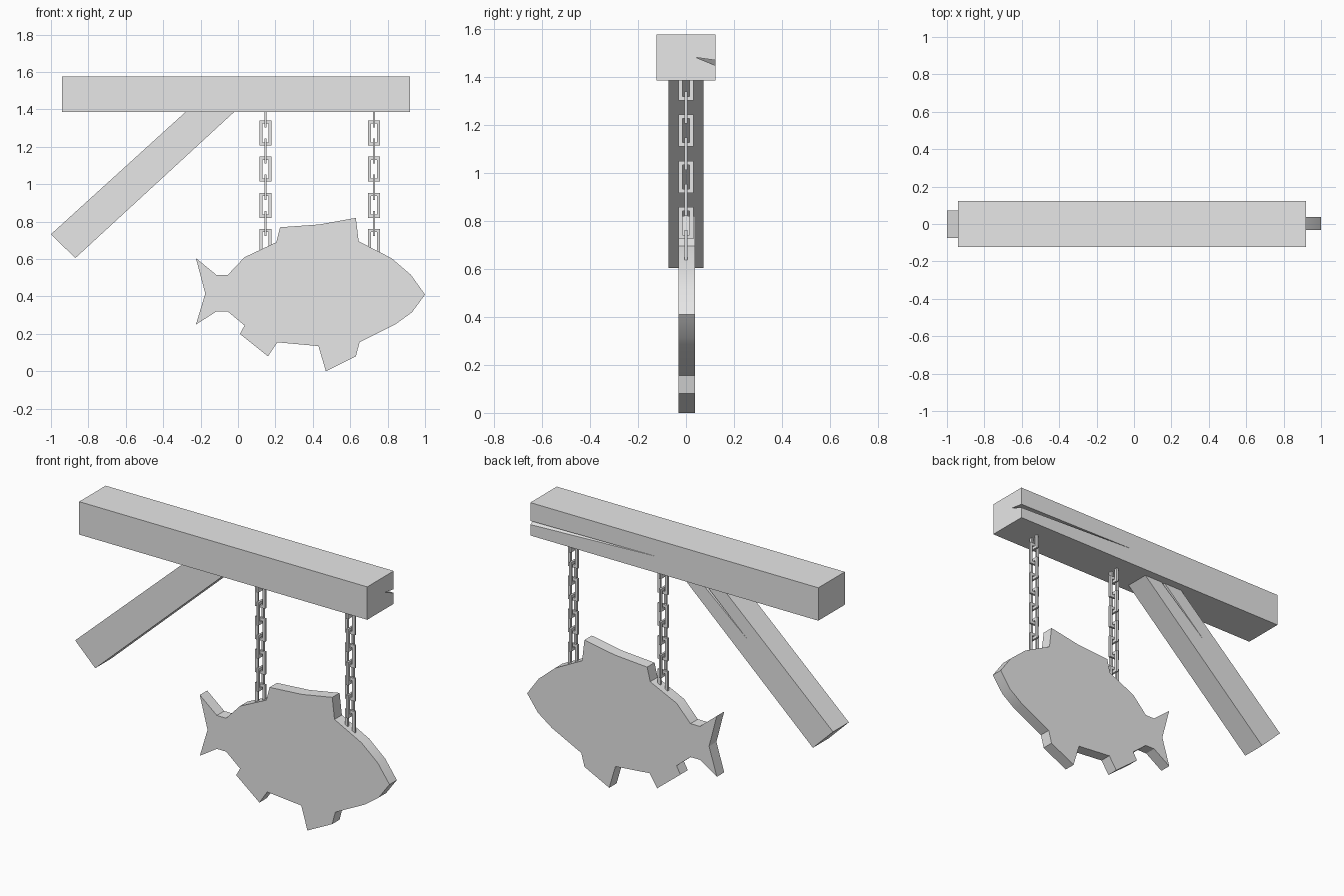
import bpy
import bmesh
from math import radians

cube = bpy.data.objects.get("Cube")
if cube:
    bpy.data.objects.remove(cube, do_unlink=True)

grey = bpy.data.materials.new("pale grey")
grey.use_nodes = True
grey.diffuse_color = (0.8, 0.8, 0.8, 1)
grey.node_tree.nodes["Principled BSDF"].inputs["Base Color"].default_value = (0.8, 0.8, 0.8, 1)


def make_object(name, bm):
    bmesh.ops.recalc_face_normals(bm, faces=bm.faces)
    mesh = bpy.data.meshes.new(name)
    bm.to_mesh(mesh)
    bm.free()
    mesh.materials.append(grey)
    obj = bpy.data.objects.new(name, mesh)
    bpy.context.collection.objects.link(obj)
    return obj


def prism(name, outline, front, back):
    """Extrude an x-z outline from front to back along y."""
    bm = bmesh.new()
    face = bm.faces.new([bm.verts.new((x, front, z)) for x, z in outline])
    extruded = bmesh.ops.extrude_face_region(bm, geom=[face], use_keep_orig=True)["geom"]
    verts = [v for v in extruded if isinstance(v, bmesh.types.BMVert)]
    bmesh.ops.translate(bm, verts=verts, vec=(0, back - front, 0))
    return make_object(name, bm)


def activate(obj):
    bpy.ops.object.select_all(action='DESELECT')
    obj.select_set(True)
    bpy.context.view_layer.objects.active = obj


def split_wood(obj, corners):
    """Cut a tapering crack, the hull of the four corners."""
    bm = bmesh.new()
    for corner in corners:
        bm.verts.new(corner)
    bmesh.ops.convex_hull(bm, input=bm.verts)
    cutter = make_object("crack_cutter", bm)
    cutter.hide_render = True
    mod = obj.modifiers.new("crack", 'BOOLEAN')
    mod.operation = 'DIFFERENCE'
    mod.solver = 'EXACT'
    mod.object = cutter
    activate(obj)
    bpy.ops.object.modifier_apply(modifier=mod.name)
    bpy.data.objects.remove(cutter, do_unlink=True)


# Top beam with a long crack in its back face
beam = prism("beam", [(-0.94, 1.385), (0.92, 1.385), (0.92, 1.577), (-0.94, 1.577)], -0.122, 0.122)
split_wood(beam, [(0.93, 0.04, 1.482), (0.93, 0.13, 1.469), (0.93, 0.13, 1.445), (0.03, 0.13, 1.48)])

# Diagonal brace with a shorter crack
brace = prism("brace", [(-1, 0.733), (-0.87, 0.605), (-0.02, 1.387), (-0.28, 1.387)], -0.074, 0.072)
split_wood(brace, [(-0.13, 0.02, 1.4), (-0.12, 0.08, 1.4), (-0.15, 0.08, 1.4), (-0.5, 0.08, 1.08)])

# Flat fish-shaped board
fish_outline = [
    (1, 0.41), (0.93, 0.315), (0.84, 0.25), (0.65, 0.155), (0.63, 0.08),
    (0.47, 0), (0.43, 0.135), (0.21, 0.155), (0.16, 0.08), (0.01, 0.2),
    (0.035, 0.245), (-0.055, 0.32), (-0.115, 0.32), (-0.225, 0.25),
    (-0.175, 0.415), (-0.225, 0.605), (-0.115, 0.515), (-0.055, 0.515),
    (0.035, 0.61), (0.205, 0.69), (0.225, 0.77), (0.435, 0.785),
    (0.63, 0.82), (0.645, 0.695), (0.82, 0.605), (0.925, 0.515)]
fish = prism("fish_board", fish_outline, -0.031, 0.037)
activate(fish)
bpy.ops.object.shade_smooth_by_angle(angle=radians(30))


# Chain of square links, turned alternately
def add_link(bm, x, z, sideways):
    thick = 0.006
    loops = []
    for depth in (-thick, thick):
        for half_w, half_h in ((0.032, 0.067), (0.015, 0.05)):
            loop = []
            for sx, sz in ((-1, -1), (1, -1), (1, 1), (-1, 1)):
                across = sx * half_w
                dx, dy = (depth, across) if sideways else (across, depth)
                loop.append(bm.verts.new((x + dx, dy, z + sz * half_h)))
            loops.append(loop)
    outer_a, inner_a, outer_b, inner_b = loops
    for p, q in ((outer_a, inner_a), (inner_a, inner_b), (inner_b, outer_b), (outer_b, outer_a)):
        for i in range(4):
            j = (i + 1) % 4
            bm.faces.new((p[i], p[j], q[j], q[i]))


for name, x in (("rear_chain", 0.147), ("nose_chain", 0.727)):
    bm = bmesh.new()
    for i in range(8):
        add_link(bm, x, 1.37 - i * 0.0965, i % 2 == 0)
    make_object(name, bm)
